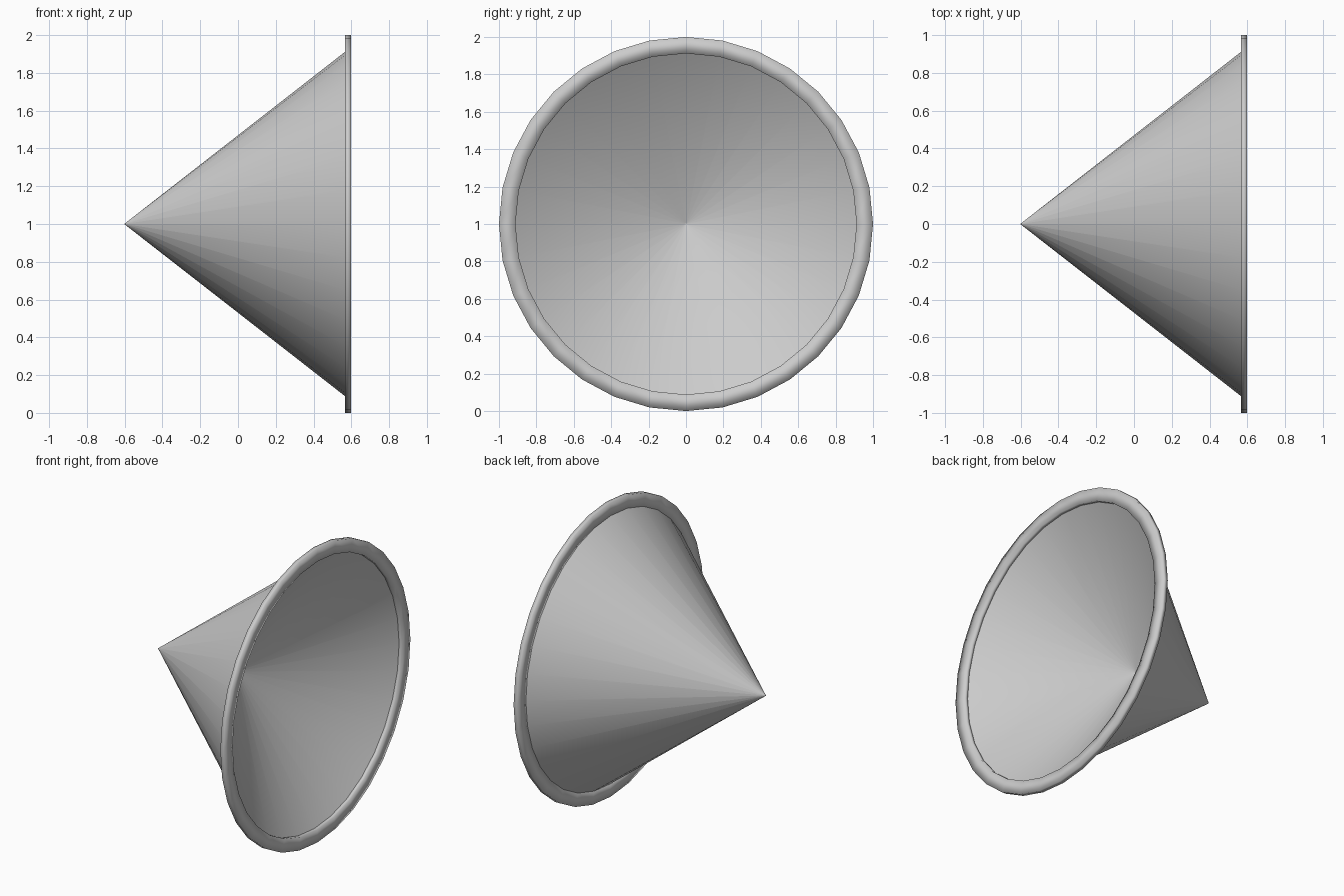
import bpy, bmesh, math

if "Cube" in bpy.data.objects:
    bpy.data.objects.remove(bpy.data.objects["Cube"])

SEGMENTS = 32
CENTRE_Z = 1.0


def revolve(name, profile, smooth_angle, closed=False):
    """Spin (x, radius) points round the horizontal x axis, closing open ends."""
    bm = bmesh.new()
    rings = []
    for x, r in profile:
        rings.append([bm.verts.new((x,
                                    r * math.sin(2 * math.pi * i / SEGMENTS),
                                    CENTRE_Z + r * math.cos(2 * math.pi * i / SEGMENTS)))
                      for i in range(SEGMENTS)])
    following = rings[1:] + (rings[:1] if closed else [])
    for a, b in zip(rings, following):
        for i in range(SEGMENTS):
            j = (i + 1) % SEGMENTS
            bm.faces.new((a[i], a[j], b[j], b[i]))
    if not closed:
        bm.faces.new(rings[0])
        bm.faces.new(rings[-1])
    bmesh.ops.recalc_face_normals(bm, faces=bm.faces)
    mesh = bpy.data.meshes.new(name)
    bm.to_mesh(mesh)
    bm.free()
    obj = bpy.data.objects.new(name, mesh)
    bpy.context.collection.objects.link(obj)
    bpy.ops.object.select_all(action='DESELECT')
    obj.select_set(True)
    bpy.context.view_layer.objects.active = obj
    bpy.ops.object.shade_smooth_by_angle(angle=math.radians(smooth_angle))
    return obj


# outer cone with its tip to the left, and a shallower conical hollow in the mouth
revolve("cone_body", [(-0.6, 0.002), (0.57, 0.914), (0.574, 0.912), (-0.01, 0.008)], 40)

# flat square-edged band round the mouth, shaded softly across its edges
revolve("mouth_rim", [(0.567, 0.912), (0.567, 1.0), (0.598, 1.0), (0.598, 0.912)], 100, closed=True)
